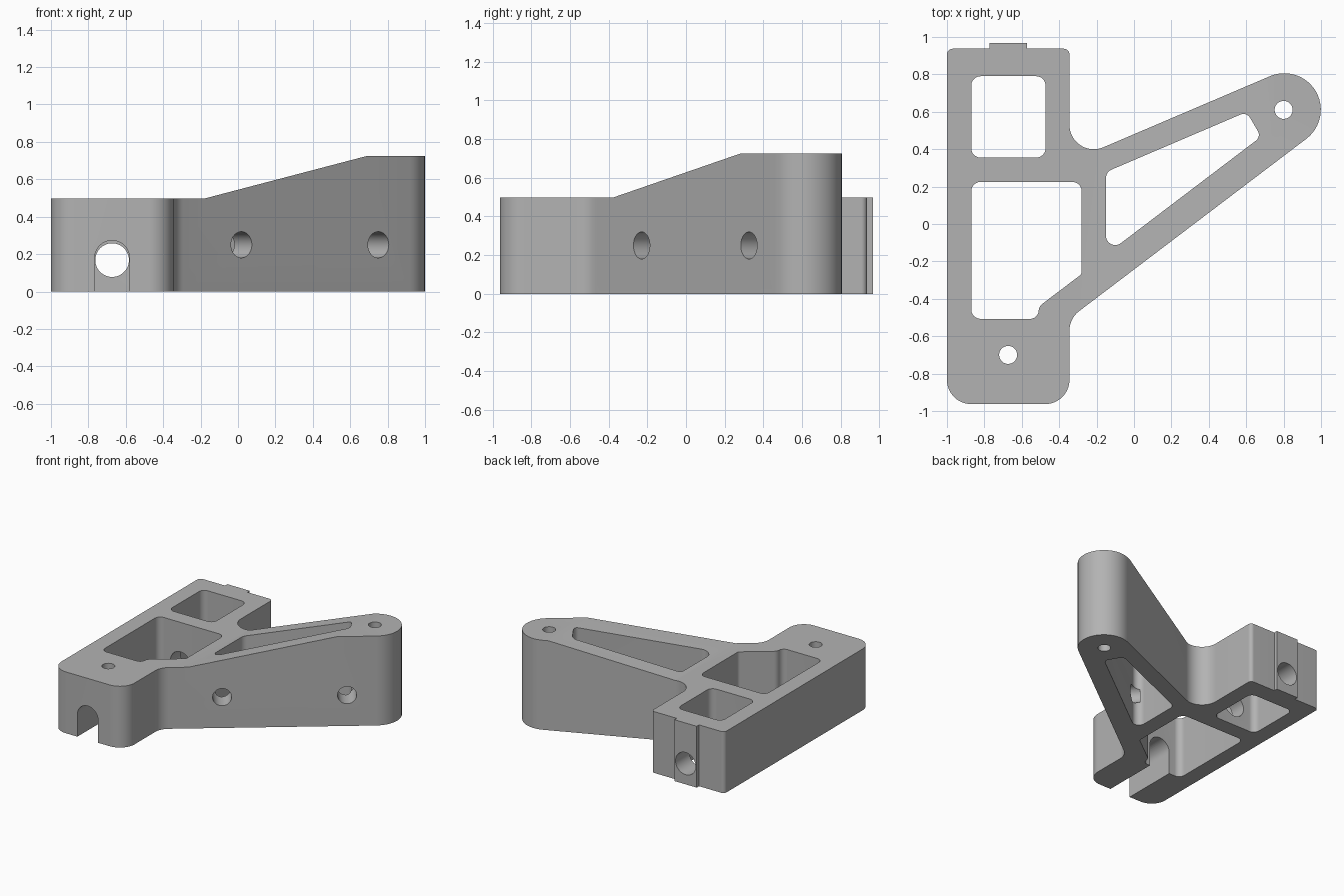
import bpy, bmesh
from math import atan2, ceil, cos, pi, radians, sin, tan
from mathutils import Matrix, Vector

if "Cube" in bpy.data.objects:
    bpy.data.objects.remove(bpy.data.objects["Cube"])

grey = bpy.data.materials.new("machined_grey")
grey.use_nodes = True
colour = (0.45, 0.45, 0.45, 1)
grey.diffuse_color = colour
grey.node_tree.nodes["Principled BSDF"].inputs["Base Color"].default_value = colour


def rounded(corners):
    """Polygon of (x, y, radius) corners turned into a filleted outline."""
    points = []
    for i, (x, y, r) in enumerate(corners):
        here = Vector((x, y))
        a = (Vector(corners[i - 1][:2]) - here).normalized()
        b = (Vector(corners[(i + 1) % len(corners)][:2]) - here).normalized()
        if r == 0:
            points.append(here)
            continue
        half = a.angle(b) / 2
        centre = here + (a + b).normalized() * r / sin(half)
        first = here + a * r / tan(half) - centre
        last = here + b * r / tan(half) - centre
        start = atan2(first.y, first.x)
        sweep = (atan2(last.y, last.x) - start + pi) % (2 * pi) - pi
        steps = max(3, ceil(abs(sweep) / radians(7)))
        for k in range(steps + 1):
            t = start + sweep * k / steps
            points.append(centre + Vector((cos(t), sin(t))) * r)
    return points


def circle(r, n=48):
    return [(r * cos(2 * pi * k / n), r * sin(2 * pi * k / n)) for k in range(n)]


def prism(name, outline, depth, matrix=Matrix()):
    """Extrude an outline along its local z, then place it."""
    bm = bmesh.new()
    face = bm.faces.new([bm.verts.new((p[0], p[1], 0)) for p in outline])
    new = bmesh.ops.extrude_face_region(bm, geom=[face])["geom"]
    verts = [v for v in new if isinstance(v, bmesh.types.BMVert)]
    bmesh.ops.translate(bm, verts=verts, vec=(0, 0, depth))
    bmesh.ops.transform(bm, matrix=matrix, verts=bm.verts)
    bmesh.ops.recalc_face_normals(bm, faces=bm.faces)
    mesh = bpy.data.meshes.new(name)
    bm.to_mesh(mesh)
    bm.free()
    mesh.materials.append(grey)
    obj = bpy.data.objects.new(name, mesh)
    bpy.context.collection.objects.link(obj)
    return obj


def combine(target, tool, operation="DIFFERENCE"):
    bpy.context.view_layer.objects.active = target
    mod = target.modifiers.new(tool.name, "BOOLEAN")
    mod.object, mod.operation, mod.solver = tool, operation, "EXACT"
    bpy.ops.object.modifier_apply(modifier=mod.name)
    bpy.data.objects.remove(tool)


def along(origin, direction):
    """Frame whose local z points along a horizontal direction, local y up."""
    z = Vector(direction).normalized()
    y = Vector((0, 0, 1))
    x = y.cross(z)
    return Matrix.Translation(origin) @ Matrix((x, y, z)).transposed().to_4x4()


BASE, TOP = 0.497, 0.725

# Body: upright block with a tapering side arm
bracket = prism("bracket", rounded([
    (-1, -0.963, 0.13), (-0.345, -0.963, 0.13), (-0.345, -0.505, 0.13),
    (2.18, 1.41, 0.195), (-0.345, 0.333, 0.13),
    (-0.345, 0.937, 0.03), (-1, 0.937, 0.03)]), TOP)

# Ramp from the low block up to the arm tip
combine(bracket, prism("ramp_cut", [
    (-2, BASE), (-0.18, BASE), (0.69, TOP), (0.69, 1), (-2, 1)],
    4, along((0, 2, 0), (0, -1, 0)) @ Matrix.Scale(-1, 4, (1, 0, 0))
    if along((0, 2, 0), (0, -1, 0))[0][0] < 0 else along((0, 2, 0), (0, -1, 0))))

# Raised pad on the back
combine(bracket, prism("back_pad", [
    (-0.773, 0.9), (-0.573, 0.9), (-0.573, 0.967), (-0.773, 0.967)], BASE), "UNION")

# Pockets running right through from top to bottom
pockets = {
    "back_pocket": [(-0.87, 0.355, 0.05), (-0.473, 0.355, 0.05),
                    (-0.473, 0.79, 0.05), (-0.87, 0.79, 0.05)],
    "middle_pocket": [(-0.87, -0.507, 0.05), (-0.51, -0.507, 0.045),
                      (-0.51, -0.442, 0.05), (-0.28, -0.268, 0.03),
                      (-0.28, 0.225, 0.05), (-0.87, 0.225, 0.05)],
    "arm_pocket": [(-0.15, -0.163, 0.05), (0.68, 0.467, 0.04),
                   (0.602, 0.599, 0.04), (-0.15, 0.278, 0.05)],
}
for name, corners in pockets.items():
    combine(bracket, prism(name, rounded(corners), 2, Matrix.Translation((0, 0, -0.5))))

# Vertical bolt holes
for x, y in ((0.8, 0.61), (-0.673, -0.7)):
    combine(bracket, prism("bolt_hole", circle(0.048), 2,
                           Matrix.Translation((x, y, -0.5))))

# Lengthwise bore through every cross wall
combine(bracket, prism("long_bore", circle(0.09), 1.8,
                       along((-0.673, -0.7, 0.168), (0, 1, 0))))

# Open-bottomed slot in the front block
slot = [(-0.093, -0.5)] + [(0.093 * cos(t), 0.093 * sin(t)) for t in
                          [pi - pi * k / 24 for k in range(25)]] + [(0.093, -0.5)]
combine(bracket, prism("front_slot", slot, 0.7,
                       along((-0.673, -1.2, 0.18), (0, 1, 0))))

# Side holes square to the slanted arm face
for x, y in ((0.018, -0.229), (0.75, 0.326)):
    inward = Vector((-0.604, 0.797, 0))
    start = Vector((x, y, 0.25)) - inward * 0.1
    combine(bracket, prism("side_hole", circle(0.07), 0.3, along(start, inward)))

# Smooth the curved walls, keep the edges crisp
bpy.ops.object.select_all(action="DESELECT")
bracket.select_set(True)
bpy.context.view_layer.objects.active = bracket
bpy.ops.object.shade_smooth_by_angle(angle=radians(25))
